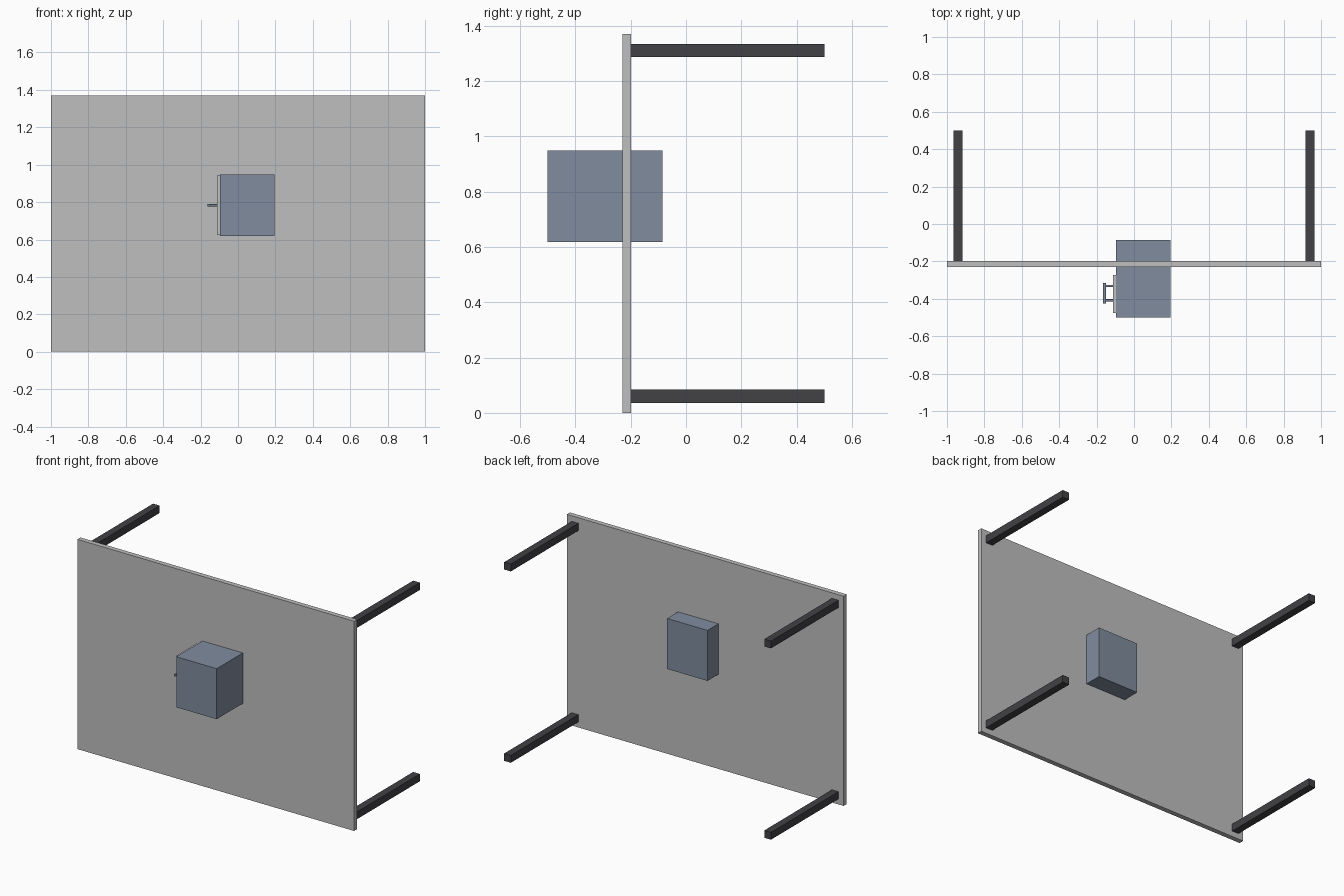
import bpy
from mathutils import Vector

cube = bpy.data.objects.get("Cube")
if cube:
    bpy.data.objects.remove(cube, do_unlink=True)


def material(name, rgb):
    m = bpy.data.materials.new(name)
    m.use_nodes = True
    m.diffuse_color = (*rgb, 1)
    m.node_tree.nodes["Principled BSDF"].inputs["Base Color"].default_value = (*rgb, 1)
    return m


grey = material("light grey", (0.52, 0.52, 0.52))
steel = material("steel blue", (0.216, 0.262, 0.342))
dark = material("charcoal", (0.054, 0.054, 0.061))


def box(name, low, high, mat):
    low, high = Vector(low), Vector(high)
    bpy.ops.mesh.primitive_cube_add(size=1, location=(low + high) / 2)
    ob = bpy.context.object
    ob.name = name
    ob.scale = high - low
    bpy.ops.object.transform_apply(location=False, rotation=False, scale=True)
    ob.data.materials.append(mat)
    return ob


def rod(name, start, end, radius, mat):
    start, end = Vector(start), Vector(end)
    axis = end - start
    bpy.ops.mesh.primitive_cylinder_add(vertices=24, radius=radius, depth=axis.length,
                                        location=(start + end) / 2)
    ob = bpy.context.object
    ob.name = name
    ob.rotation_euler = axis.to_track_quat("Z", "Y").to_euler()
    ob.data.materials.append(mat)
    bpy.ops.object.shade_smooth_by_angle()
    return ob


# Table top standing on its edge
box("table_top", (-1, -0.23, 0), (1, -0.198, 1.37), grey)

# Four square legs pointing backwards
for side, x in (("right", -0.94), ("left", 0.94)):
    for level, z in (("lower", 0.06), ("upper", 1.31)):
        box(f"{level}_{side}_leg", (x - 0.024, -0.198, z - 0.024),
            (x + 0.024, 0.5, z + 0.024), dark)

# Cabinet passing through the top
box("cabinet", (-0.096, -0.5, 0.618), (0.196, -0.085, 0.948), steel)

# Drawer front on the cabinet's right side
box("drawer_front", (-0.111, -0.475, 0.624), (-0.096, -0.272, 0.943), grey)

# Bar handle on two posts
rod("handle_bar", (-0.157, -0.426, 0.783), (-0.157, -0.316, 0.783), 0.008, steel)
for side, y in (("front", -0.408), ("back", -0.332)):
    rod(f"{side}_handle_post", (-0.157, y, 0.783), (-0.109, y, 0.783), 0.006, steel)
